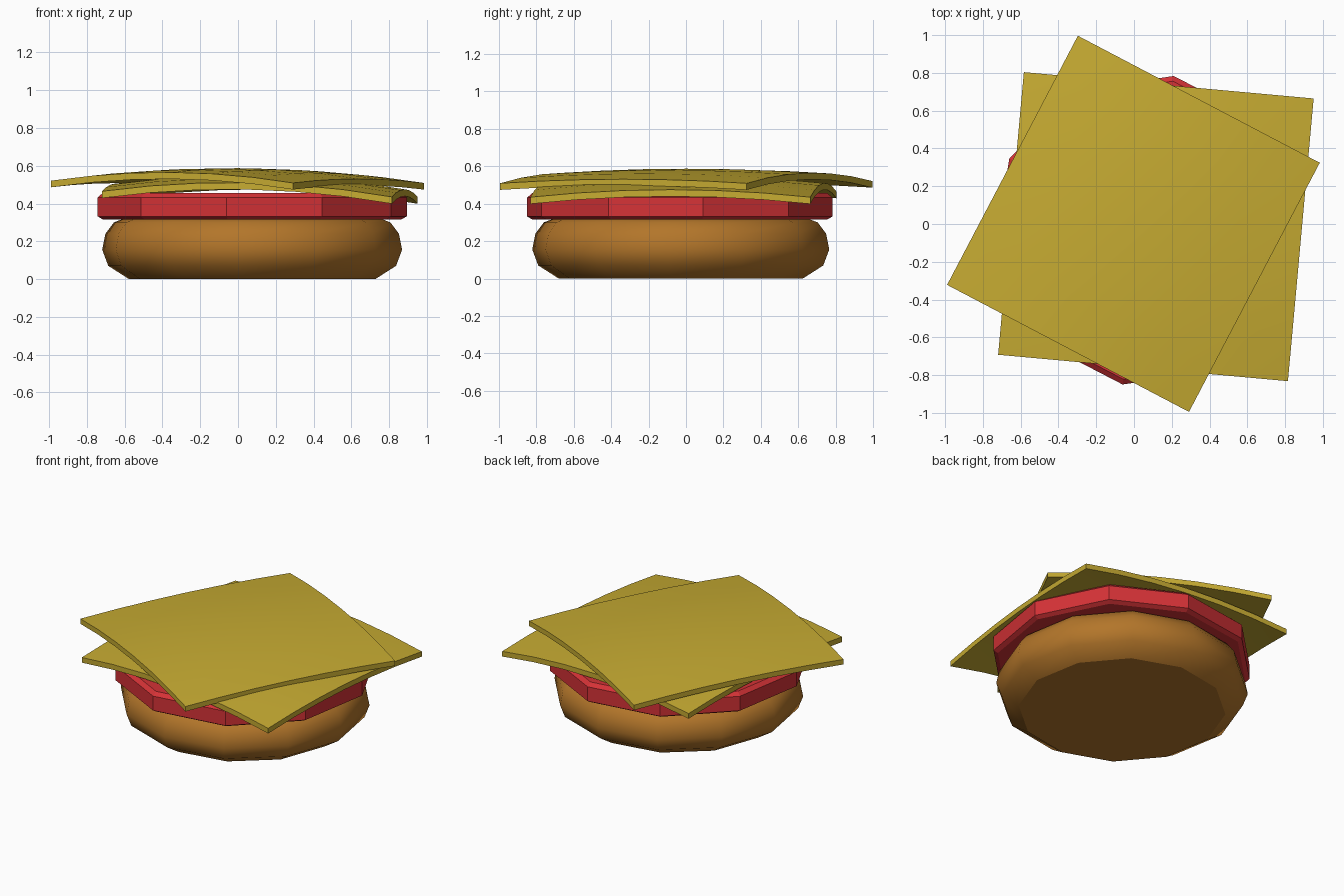
import bpy, bmesh, math

if "Cube" in bpy.data.objects:
    bpy.data.objects.remove(bpy.data.objects["Cube"])


def material(name, rgb):
    m = bpy.data.materials.new(name)
    m.diffuse_color = (*rgb, 1.0)
    m.use_nodes = True
    m.node_tree.nodes["Principled BSDF"].inputs["Base Color"].default_value = m.diffuse_color
    return m


def make_object(name, bm, mat):
    bmesh.ops.recalc_face_normals(bm, faces=bm.faces)
    me = bpy.data.meshes.new(name)
    bm.to_mesh(me)
    bm.free()
    me.materials.append(mat)
    ob = bpy.data.objects.new(name, me)
    bpy.context.collection.objects.link(ob)
    return ob


def lathe(name, profile, sides, start, center, mat, smooth):
    """Stack rings of (radius, height) and cap both ends."""
    bm = bmesh.new()
    rings = []
    for r, z in profile:
        ring = []
        for i in range(sides):
            a = math.radians(start) + math.tau * i / sides
            ring.append(bm.verts.new((center[0] + r * math.cos(a),
                                      center[1] + r * math.sin(a), z)))
        rings.append(ring)
    for lo, hi in zip(rings, rings[1:]):
        for i in range(sides):
            j = (i + 1) % sides
            f = bm.faces.new((lo[i], lo[j], hi[j], hi[i]))
            f.smooth = smooth
    bm.faces.new(rings[0][::-1])
    bm.faces.new(rings[-1])
    return make_object(name, bm, mat)


def cheese_slice(name, center, size, angle, crown, drop, tilt, thick, mat, n=6):
    """Thin square sheet sagging toward its edges."""
    bm = bmesh.new()
    ca, sa = math.cos(math.radians(angle)), math.sin(math.radians(angle))
    layers = []
    for dz in (0.0, -thick):
        grid = []
        for j in range(n + 1):
            row = []
            for i in range(n + 1):
                u, v = 2 * i / n - 1, 2 * j / n - 1
                x, y = u * size[0] / 2, v * size[1] / 2
                z = crown - drop[0] * u * u - drop[1] * v * v + tilt * u + dz
                row.append(bm.verts.new((center[0] + x * ca - y * sa,
                                         center[1] + x * sa + y * ca, z)))
            grid.append(row)
        layers.append(grid)
    top, bot = layers
    for j in range(n):
        for i in range(n):
            for g in layers:
                f = bm.faces.new((g[j][i], g[j][i + 1], g[j + 1][i + 1], g[j + 1][i]))
                f.smooth = True
    # Rim between the two layers
    rim = ([(0, i) for i in range(n)] + [(j, n) for j in range(n)]
           + [(n, i) for i in range(n, 0, -1)] + [(j, 0) for j in range(n, 0, -1)])
    for (a, b), (c, d) in zip(rim, rim[1:] + rim[:1]):
        bm.faces.new((top[a][b], top[c][d], bot[c][d], bot[a][b]))
    ob = make_object(name, bm, mat)
    bpy.ops.object.select_all(action='DESELECT')
    ob.select_set(True)
    bpy.context.view_layer.objects.active = ob
    bpy.ops.object.shade_smooth_by_angle(angle=math.radians(30))
    return ob


bread = material("toasted_bread", (0.45, 0.18, 0.023))
red = material("tomato_red", (0.66, 0.032, 0.037))
yellow = material("cheese_yellow", (0.57, 0.41, 0.032))

# Bottom bun
lathe("bottom_bun",
      [(0.655, 0.0), (0.765, 0.07), (0.797, 0.155), (0.78, 0.24),
       (0.735, 0.30), (0.69, 0.317)],
      12, -5, (0.075, -0.028), bread, True)

# Tomato slice
lathe("tomato_slice",
      [(0.80, 0.316), (0.828, 0.332), (0.828, 0.432), (0.80, 0.456)],
      10, 8.6, (0.075, -0.033), red, False)

# Two draped cheese slices
cheese_slice("lower_cheese", (0.116, -0.014), (1.541, 1.503), -5.2,
             0.55, (0.06, 0.04), -0.015, 0.036, yellow)
cheese_slice("upper_cheese", (-0.003, 0.001), (1.447, 1.49), -27.7,
             0.587, (0.05, 0.022), -0.006, 0.035, yellow)
